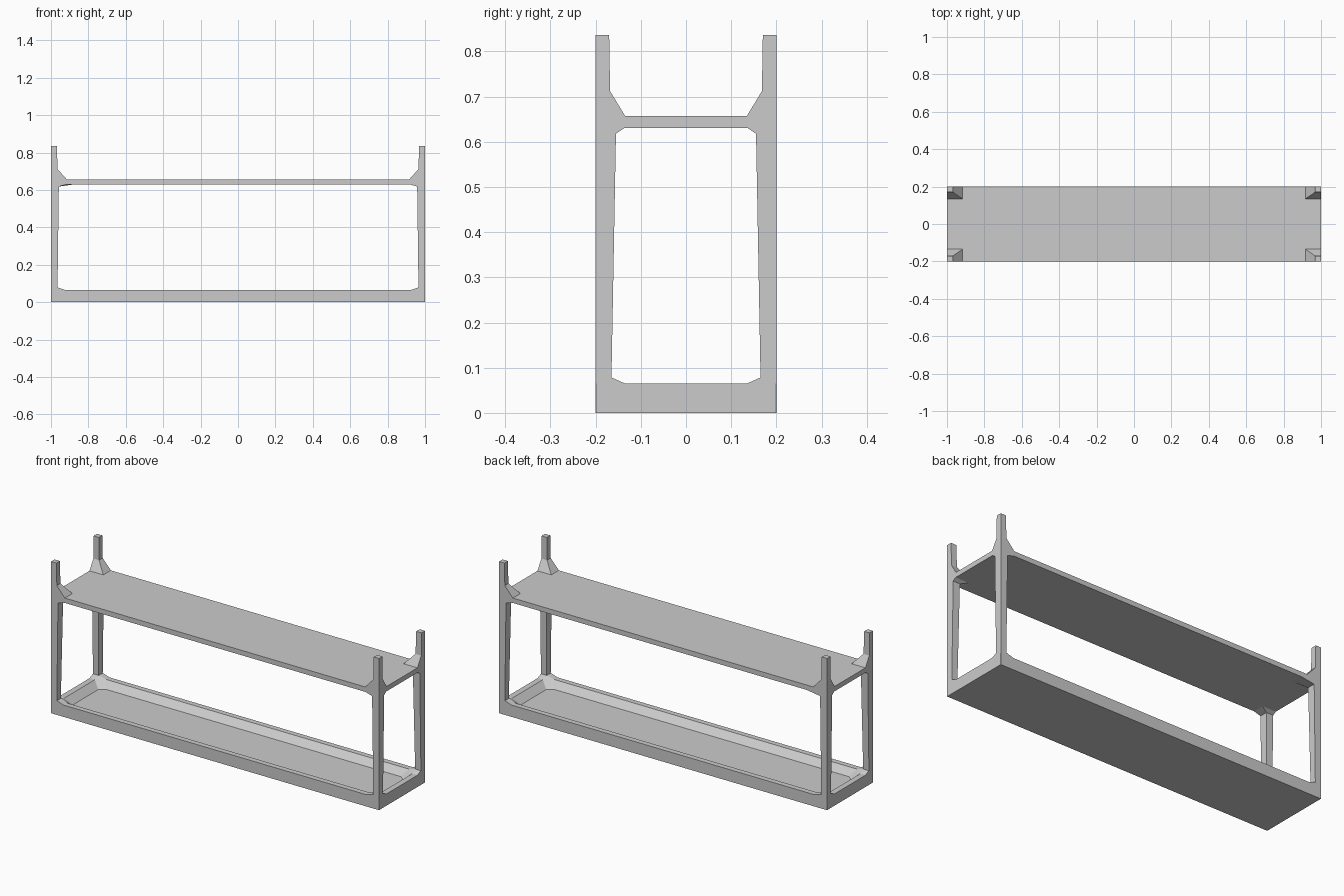
import bpy, bmesh

if "Cube" in bpy.data.objects:
    bpy.data.objects.remove(bpy.data.objects["Cube"])


def loft(name, sections, sx=1, sy=1):
    """Skin a stack of equal-sized closed sections [(z, [(x, y), ...]), ...] and cap both ends."""
    bm = bmesh.new()
    rings = [[bm.verts.new((x * sx, y * sy, z)) for x, y in pts] for z, pts in sections]
    for a, b in zip(rings, rings[1:]):
        n = len(a)
        for i in range(n):
            bm.faces.new((a[i], a[(i + 1) % n], b[(i + 1) % n], b[i]))
    bm.faces.new(rings[0])
    bm.faces.new(rings[-1])
    bmesh.ops.recalc_face_normals(bm, faces=bm.faces)
    me = bpy.data.meshes.new(name)
    bm.to_mesh(me)
    bm.free()
    ob = bpy.data.objects.new(name, me)
    bpy.context.collection.objects.link(ob)
    return ob


def octagon(hx, hy, cx, cy):
    """Rectangle of half size hx, hy with its corners cut by cx, cy."""
    return [(hx, -hy + cy), (hx, hy - cy), (hx - cx, hy), (-hx + cx, hy),
            (-hx, hy - cy), (-hx, -hy + cy), (-hx + cx, -hy), (hx - cx, -hy)]


def corner_rect(dx, dy):
    """Rectangle tucked into the outer +x +y corner."""
    return [(1, 0.2), (1 - dx, 0.2), (1 - dx, 0.2 - dy), (1, 0.2 - dy)]


def corner_pent(dx, dy, cx, cy):
    """Corner rectangle with the inner corner cut off."""
    return [(1, 0.2), (1 - dx, 0.2), (1 - dx, 0.2 - dy + cy),
            (1 - dx + cx, 0.2 - dy), (1, 0.2 - dy)]


# Bottom tray: outer wall, flat rim, sloped recess with cut corners
outer = octagon(1.0, 0.2, 0.0005, 0.0005)
loft("bottom_tray", [
    (0.0, outer),
    (0.065, outer),
    (0.065, octagon(0.968, 0.17, 0.045, 0.035)),
    (0.03, octagon(0.93, 0.135, 0.03, 0.025)),
])

# Upper shelf slab
slab = [(-1, -0.2), (1, -0.2), (1, 0.2), (-1, 0.2)]
loft("upper_shelf", [(0.63, slab), (0.657, slab)])

# Corner posts with flared gussets at the shelf, and raised pads on the tray
for sx, side in ((-1, "left"), (1, "right")):
    for sy, end in ((-1, "front"), (1, "back")):
        flare = 0.13 if (sx, sy) == (-1, 1) else 0.085
        loft(f"{end}_{side}_pad", [
            (0.065, corner_pent(0.078, 0.065, 0.046, 0.035)),
            (0.078, corner_pent(0.038, 0.036, 0.004, 0.004)),
        ], sx, sy)
        loft(f"{end}_{side}_post", [
            (0.075, corner_rect(0.035, 0.035)),
            (0.618, corner_rect(0.042, 0.045)),
        ], sx, sy)
        loft(f"{end}_{side}_lower_gusset", [
            (0.618, corner_rect(0.042, 0.045)),
            (0.631, corner_rect(flare, 0.065)),
        ], sx, sy)
        loft(f"{end}_{side}_upper_post", [
            (0.656, corner_rect(0.085, 0.066)),
            (0.712, corner_rect(0.035, 0.032)),
            (0.836, corner_rect(0.032, 0.030)),
        ], sx, sy)
